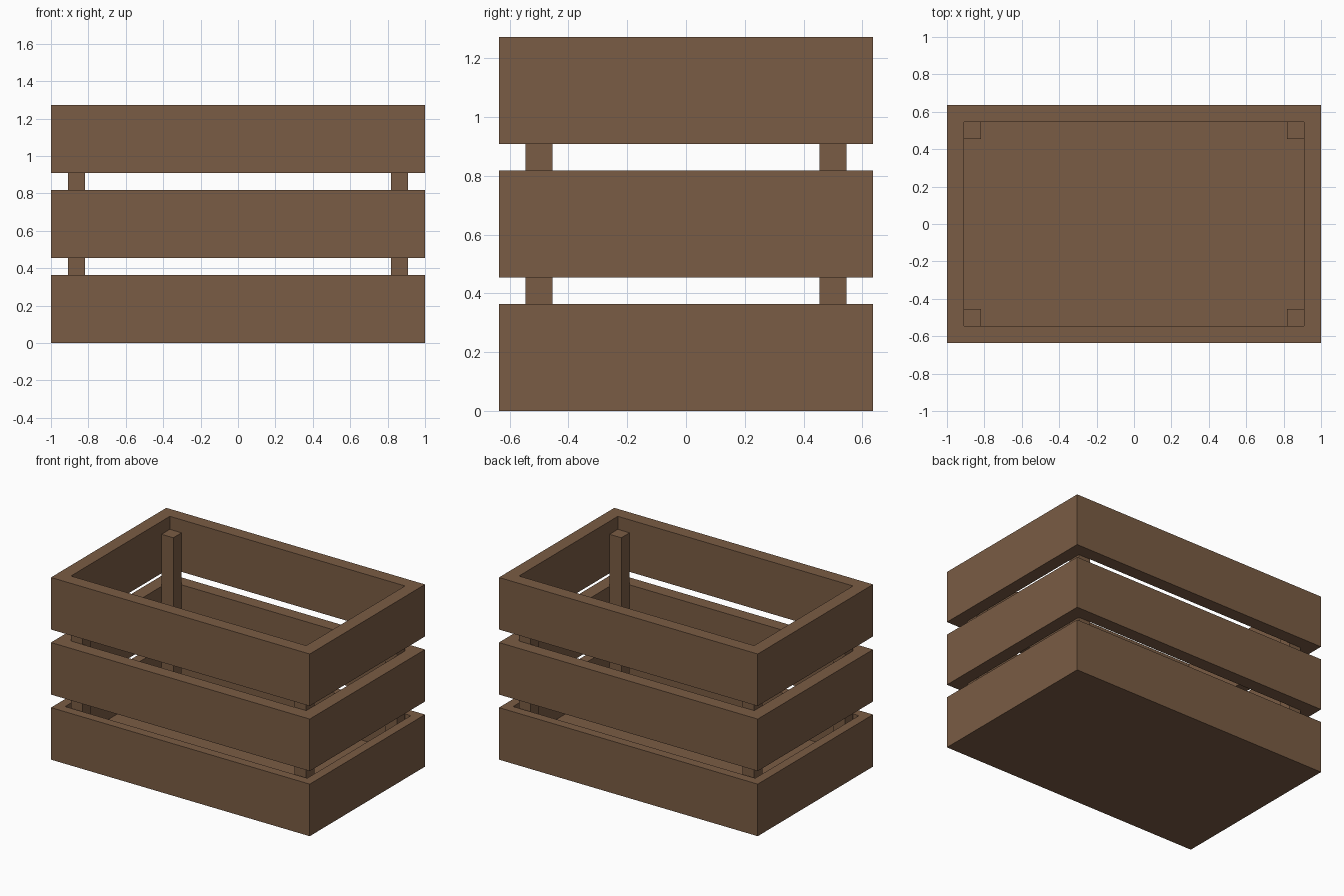
import bpy
import bmesh

if "Cube" in bpy.data.objects:
    bpy.data.objects.remove(bpy.data.objects["Cube"])

U = 1 / 11            # plank thickness; every size is a multiple of it
X, Y = 11 * U, 7 * U  # outer half width and half depth

wood = bpy.data.materials.new("brown wood")
wood.diffuse_color = (0.195, 0.107, 0.058, 1)
wood.use_nodes = True
wood.node_tree.nodes["Principled BSDF"].inputs["Base Color"].default_value = wood.diffuse_color


def finish(name, bm):
    bmesh.ops.recalc_face_normals(bm, faces=bm.faces)
    mesh = bpy.data.meshes.new(name)
    bm.to_mesh(mesh)
    bm.free()
    mesh.materials.append(wood)
    obj = bpy.data.objects.new(name, mesh)
    bpy.context.collection.objects.link(obj)


def box(name, x0, x1, y0, y1, z0, z1):
    bm = bmesh.new()
    bmesh.ops.create_cube(bm, size=1)
    for v in bm.verts:
        v.co = (x1 if v.co.x > 0 else x0,
                y1 if v.co.y > 0 else y0,
                z1 if v.co.z > 0 else z0)
    finish(name, bm)


def slat_ring(name, z0, z1):
    """Rectangular band of four planks, open in the middle."""
    bm = bmesh.new()
    corners = [(-1, -1), (1, -1), (1, 1), (-1, 1)]
    loops = [[bm.verts.new((sx * (X - inset), sy * (Y - inset), z)) for sx, sy in corners]
             for inset, z in ((0, z0), (0, z1), (U, z1), (U, z0))]
    for a in range(4):
        p, q = loops[a], loops[(a + 1) % 4]
        for i in range(4):
            j = (i + 1) % 4
            bm.faces.new((p[i], p[j], q[j], q[i]))
    finish(name, bm)


# Bottom tray: solid floor with the lowest slats as its walls
bm = bmesh.new()
bmesh.ops.create_cube(bm, size=1)
for v in bm.verts:
    v.co = (v.co.x * 2 * X, v.co.y * 2 * Y, (v.co.z + 0.5) * 4 * U)
top = max(bm.faces, key=lambda f: f.calc_center_median().z)
bmesh.ops.inset_region(bm, faces=[top], thickness=U)
inner = bmesh.ops.extrude_discrete_faces(bm, faces=[top])["faces"]
bmesh.ops.translate(bm, verts=inner[0].verts, vec=(0, 0, -3 * U))
finish("bottom_tray", bm)

# Two upper slat bands
slat_ring("middle_slats", 5 * U, 9 * U)
slat_ring("top_slats", 10 * U, 14 * U)

# Corner posts inside the crate, ending just below the rim
for sx, side in ((-1, "left"), (1, "right")):
    for sy, end in ((-1, "front"), (1, "back")):
        xs = sorted((sx * 9 * U, sx * 10 * U))
        ys = sorted((sy * 5 * U, sy * 6 * U))
        box(f"{end}_{side}_post", *xs, *ys, U, 13 * U)
